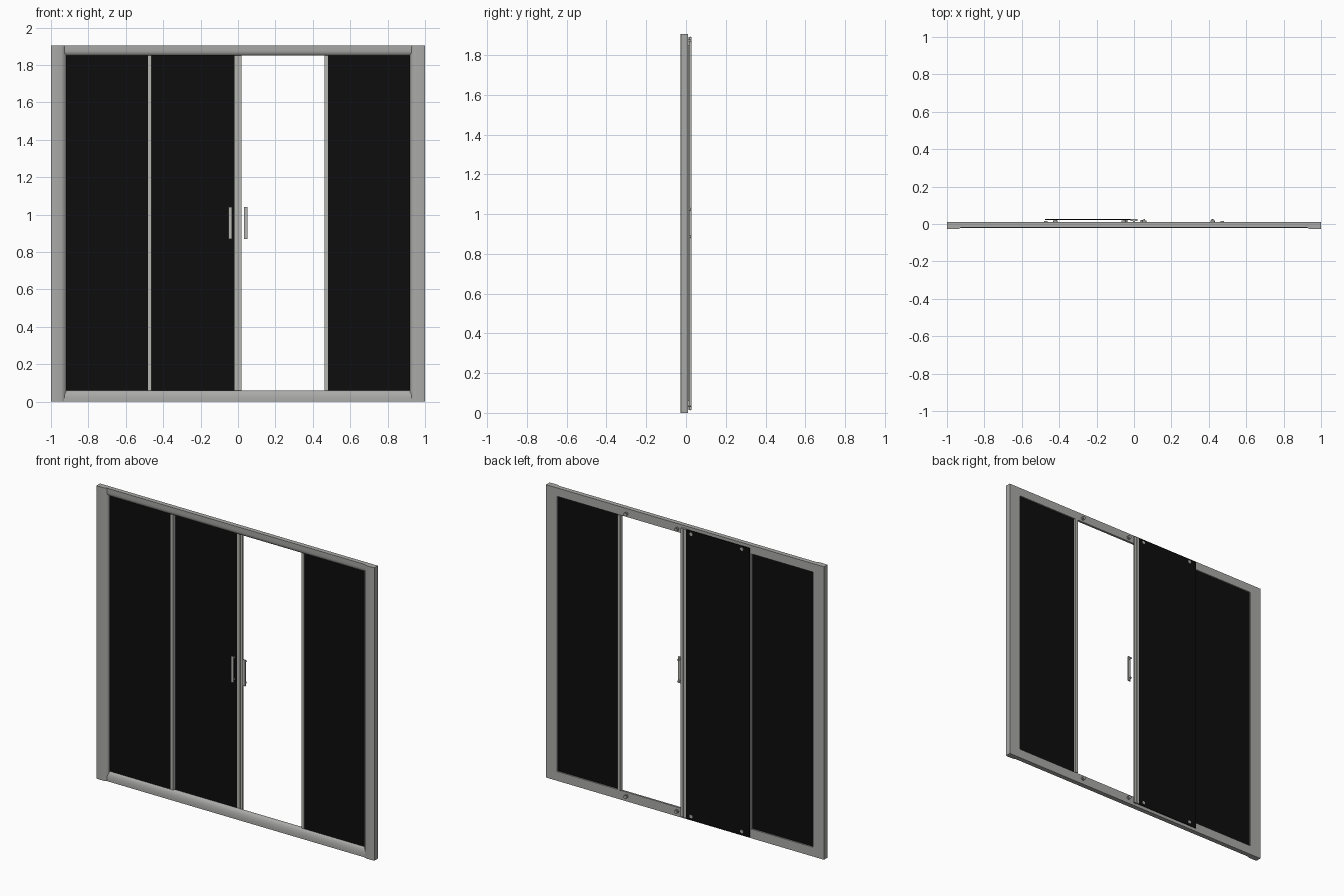
import bpy, bmesh, math
from mathutils import Vector

cube = bpy.data.objects.get("Cube")
if cube:
    bpy.data.objects.remove(cube, do_unlink=True)


def material(name, rgb, rough=0.5):
    m = bpy.data.materials.new(name)
    m.use_nodes = True
    m.diffuse_color = (*rgb, 1)
    bsdf = m.node_tree.nodes["Principled BSDF"]
    bsdf.inputs["Base Color"].default_value = (*rgb, 1)
    bsdf.inputs["Roughness"].default_value = rough
    return m


METAL = material("brushed metal", (0.40, 0.40, 0.39))
TRIM = material("pale trim", (0.46, 0.46, 0.44))
GLASS = material("black glass", (0.004, 0.004, 0.004))


def finish(name, bm, mat, smooth=False):
    bmesh.ops.recalc_face_normals(bm, faces=bm.faces)
    me = bpy.data.meshes.new(name)
    bm.to_mesh(me)
    bm.free()
    ob = bpy.data.objects.new(name, me)
    bpy.context.collection.objects.link(ob)
    me.materials.append(mat)
    if smooth:
        bpy.ops.object.select_all(action='DESELECT')
        ob.select_set(True)
        bpy.context.view_layer.objects.active = ob
        bpy.ops.object.shade_smooth_by_angle(angle=math.radians(35))
    return ob


def box(name, x, y, z, mat):
    """Box from (low, high) pairs."""
    bm = bmesh.new()
    bmesh.ops.create_cube(bm, size=1)
    for v in bm.verts:
        v.co = Vector([a[0] if c < 0 else a[1] for a, c in zip((x, y, z), v.co)])
    return finish(name, bm, mat)


def extrude(name, points, direction, mat):
    """Closed outline swept along a straight direction."""
    bm = bmesh.new()
    face = bm.faces.new([bm.verts.new(p) for p in points])
    ext = bmesh.ops.extrude_face_region(bm, geom=[face])
    bmesh.ops.translate(bm, vec=direction,
                        verts=[g for g in ext["geom"] if isinstance(g, bmesh.types.BMVert)])
    return finish(name, bm, mat, True)


def rod(name, x, z, y0, y1, radius, mat):
    """Short cylinder running front to back."""
    pts = [(x + radius * math.cos(i * math.tau / 16), y0,
            z + radius * math.sin(i * math.tau / 16)) for i in range(16)]
    return extrude(name, pts, (0, y1 - y0, 0), mat)


HEIGHT, LOW, HIGH = 1.905, 0.06, 1.85
BACK = 0.01
ARC = [math.radians(a) for a in range(0, 91, 15)]

# Header and sill with rounded fronts
head = [(BACK, HIGH), (BACK, HEIGHT), (-0.02, HEIGHT)]
head += [(-0.02 * math.cos(a), 1.878 - 0.028 * math.sin(a)) for a in ARC]
sill = [(BACK, LOW), (BACK, 0), (-0.021, 0)]
sill += [(-0.021 * math.cos(a), 0.012 + 0.048 * math.sin(a)) for a in ARC]
for name, outline in (("header_rail", head), ("sill_rail", sill)):
    extrude(name, [(-0.93, y, z) for y, z in outline], (1.86, 0, 0), METAL)

# Side jambs, fixed glass and its edge strip, mirrored
jamb = [(1, BACK), (1, -0.026), (0.985, -0.028), (0.945, -0.028),
        (0.932, -0.024), (0.925, -0.016), (0.92, -0.012), (0.92, BACK)]
for side, s in (("left", 1), ("right", -1)):
    def span(a, b):
        return tuple(sorted((s * a, s * b)))
    extrude(side + "_jamb", [(s * x, y, 0) for x, y in jamb], (0, 0, HEIGHT), METAL)
    box(side + "_fixed_glass", span(0.475, 0.925), (-0.003, 0.001), (LOW - 0.01, HIGH + 0.01), GLASS)
    box(side + "_fixed_edge_strip", span(0.462, 0.48), (-0.006, 0.016), (LOW, HIGH), TRIM)

    # Rollers: axle, wheel and rear cap at the door corners
    for x in (0.055, 0.42):
        for z in (0.035, 1.872):
            rod(side + "_roller_axle", s * x, z, 0.008, 0.026, 0.005, METAL)
            rod(side + "_roller_wheel", s * x, z, 0.012, 0.018, 0.012, METAL)
            rod(side + "_roller_cap", s * x, z, 0.0255, 0.028, 0.011, METAL)

    # Pull handle: upright bar on two posts
    hx = s * 0.042
    box(side + "_handle_bar", (hx - 0.009, hx + 0.009), (0.0, 0.008), (0.87, 1.04), TRIM)
    for z in (0.885, 1.025):
        rod(side + "_handle_post", hx, z, 0.006, 0.022, 0.006, TRIM)

    # Meeting seals in the middle
    box(side + "_meeting_seal", span(0.001, 0.019), (0.017, 0.027), (0.015, 1.89), TRIM)
    box(side + "_meeting_lip", span(0.0, 0.006), (0.012, 0.018), (0.015, 1.89), METAL)

# Sliding glass door
box("sliding_door_glass", (-0.475, -0.018), (0.0215, 0.0255), (0.012, 1.892), GLASS)
